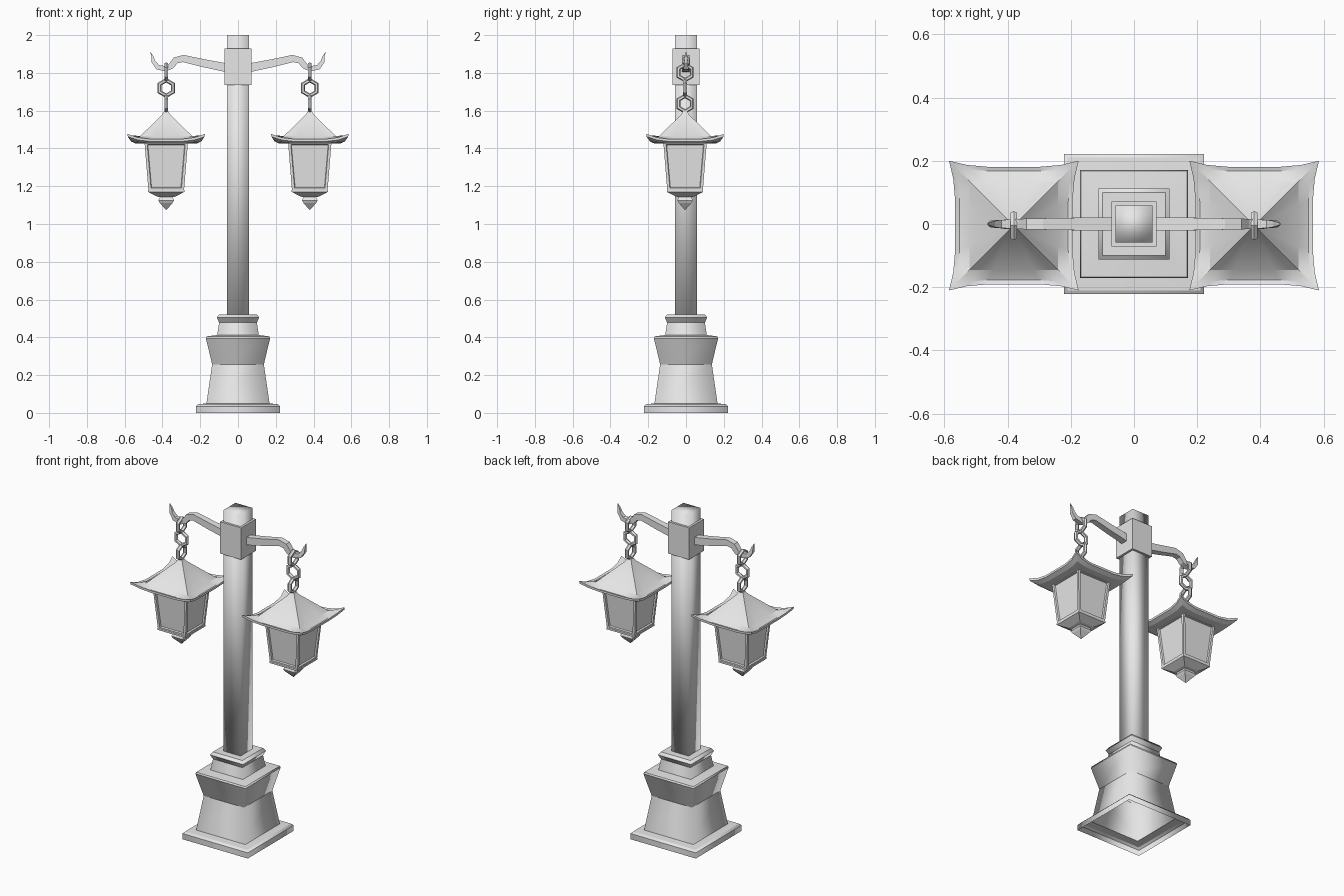
import bpy, bmesh
from math import pi
from mathutils import Vector

cube = bpy.data.objects.get("Cube")
if cube:
    bpy.data.objects.remove(cube)

grey = bpy.data.materials.new("plain_grey")
grey.use_nodes = True
colour = (0.8, 0.8, 0.8, 1)
grey.diffuse_color = colour
grey.node_tree.nodes["Principled BSDF"].inputs["Base Color"].default_value = colour

LAMP_X, LAMP_Y = 0.38, -0.005


def finish(name, bm, location=(0, 0, 0)):
    mesh = bpy.data.meshes.new(name)
    bm.to_mesh(mesh)
    bm.free()
    mesh.materials.append(grey)
    obj = bpy.data.objects.new(name, mesh)
    obj.location = location
    bpy.context.collection.objects.link(obj)
    return obj


def skin(bm, rings, cap_start=True, cap_end=True):
    """Join rings of points with quads and close the ends."""
    rows = [[bm.verts.new(p) for p in ring] for ring in rings]
    n = len(rows[0])
    for a, b in zip(rows, rows[1:]):
        for i in range(n):
            j = (i + 1) % n
            bm.faces.new((a[i], a[j], b[j], b[i]))
    if cap_start:
        bm.faces.new(rows[0][::-1])
    if cap_end:
        bm.faces.new(rows[-1])
    bmesh.ops.recalc_face_normals(bm, faces=bm.faces)


def square(half, z):
    return [(sx * half, sy * half, z)
            for sx, sy in ((-1, -1), (1, -1), (1, 1), (-1, 1))]


def eave(half, z, spread=0.0, lift=0.0):
    """Square ring whose corners sweep outward and upward."""
    ring = []
    for ux, uy in ((0, -1), (1, 0), (0, 1), (-1, 0)):
        for t, k in ((-1, 1), (-0.8, 0.3), (-0.45, 0), (0.45, 0), (0.8, 0.3)):
            # along is the direction of travel round the ring
            ax, ay = -uy, ux
            r = half + spread * k
            along = t * (half + (spread if k == 1 else 0))
            ring.append((ux * r + ax * along, uy * r + ay * along, z + lift * k))
    return ring


def post_part(name, profile, cap_start=True, cap_end=True, sharp_rings=True):
    """Square post section with soft corners and crisp level edges."""
    bm = bmesh.new()
    skin(bm, [square(h, z) for h, z in profile], cap_start, cap_end)
    for f in bm.faces:
        f.smooth = True
    if sharp_rings:
        for e in bm.edges:
            a, b = e.verts
            e.smooth = abs(a.co.z - b.co.z) > 0.001
    return finish(name, bm)


# Stepped pedestal, open underneath
post_part("pedestal", [(0.222, 0), (0.222, 0.035), (0.211, 0.046), (0.167, 0.05),
                       (0.137, 0.257), (0.17, 0.395), (0.167, 0.405), (0.11, 0.412),
                       (0.10, 0.478), (0.112, 0.505), (0.10, 0.522), (0.058, 0.522)],
          False, False)
post_part("pole", [(0.058, 0.5), (0.058, 2.0)], sharp_rings=False)

# Collar block holding the arms
bm = bmesh.new()
skin(bm, [square(0.071, 1.735), square(0.071, 1.93)])
finish("collar", bm)


def arm(side, name):
    # x, z, half height, half width
    path = [(0.06, 1.827, 0.023, 0.021), (0.18, 1.851, 0.021, 0.02),
            (0.29, 1.876, 0.019, 0.018), (0.33, 1.866, 0.018, 0.017),
            (0.355, 1.835, 0.016, 0.016), (0.385, 1.822, 0.014, 0.014),
            (0.425, 1.83, 0.013, 0.013), (0.448, 1.86, 0.010, 0.010),
            (0.453, 1.885, 0.006, 0.007), (0.463, 1.91, 0.001, 0.002)]
    points = [Vector((x, 0, z)) for x, z, _, _ in path]
    rings = []
    for i, (x, z, high, wide) in enumerate(path):
        d = (points[min(i + 1, len(path) - 1)] - points[max(i - 1, 0)]).normalized()
        up = Vector((-d.z, 0, d.x)) * high
        across = Vector((0, wide, 0))
        ring = [points[i] + a * up + b * across
                for a, b in ((-1, -1), (-1, 1), (1, 1), (1, -1))]
        rings.append([(side * p.x, p.y, p.z) for p in ring])
    bm = bmesh.new()
    skin(bm, rings)
    finish(name, bm)


def chain(side, name):
    # Alternating six-sided links
    for i, z in enumerate((1.803, 1.72, 1.637)):
        bpy.ops.mesh.primitive_torus_add(
            major_segments=6, minor_segments=6, major_radius=0.041, minor_radius=0.012,
            location=(side * LAMP_X, LAMP_Y, z), rotation=(0, pi / 2, (i % 2) * pi / 2))
        link = bpy.context.object
        link.name = f"{name}_{i + 1}"
        link.data.materials.append(grey)


def lantern(side, name):
    place = (side * LAMP_X, LAMP_Y, 0)

    # Pagoda roof with upturned corners and a thin rim
    bm = bmesh.new()
    skin(bm, [eave(0.012, 1.595), eave(0.022, 1.578), eave(0.14, 1.463),
              eave(0.172, 1.446, 0.015, 0.024), eave(0.186, 1.45, 0.019, 0.027),
              eave(0.186, 1.437, 0.017, 0.025), eave(0.16, 1.425, 0.008, 0.012),
              eave(0.10, 1.425)])
    roof = finish(name + "_roof", bm, place)
    bpy.ops.object.select_all(action="DESELECT")
    roof.select_set(True)
    bpy.context.view_layer.objects.active = roof
    bpy.ops.object.shade_smooth_by_angle(angle=pi / 9)

    # Tapered housing with recessed panes
    bm = bmesh.new()
    skin(bm, [square(0.094, 1.175), square(0.115, 1.435)])
    panes = [f for f in bm.faces if abs(f.normal.z) < 0.5]
    bmesh.ops.inset_individual(bm, faces=panes, thickness=0.02)
    bmesh.ops.inset_individual(bm, faces=panes, thickness=0.004, depth=-0.009)
    finish(name + "_housing", bm, place)

    # Bottom tray and pointed finial
    bm = bmesh.new()
    skin(bm, [square(0.096, 1.18), square(0.096, 1.17), square(0.05, 1.146),
              square(0.034, 1.142), square(0.041, 1.125), square(0.034, 1.112),
              square(0.002, 1.075)])
    finish(name + "_finial", bm, place)


for side, label in ((1, "left"), (-1, "right")):
    arm(side, label + "_arm")
    chain(side, label + "_chain_link")
    lantern(side, label + "_lantern")
